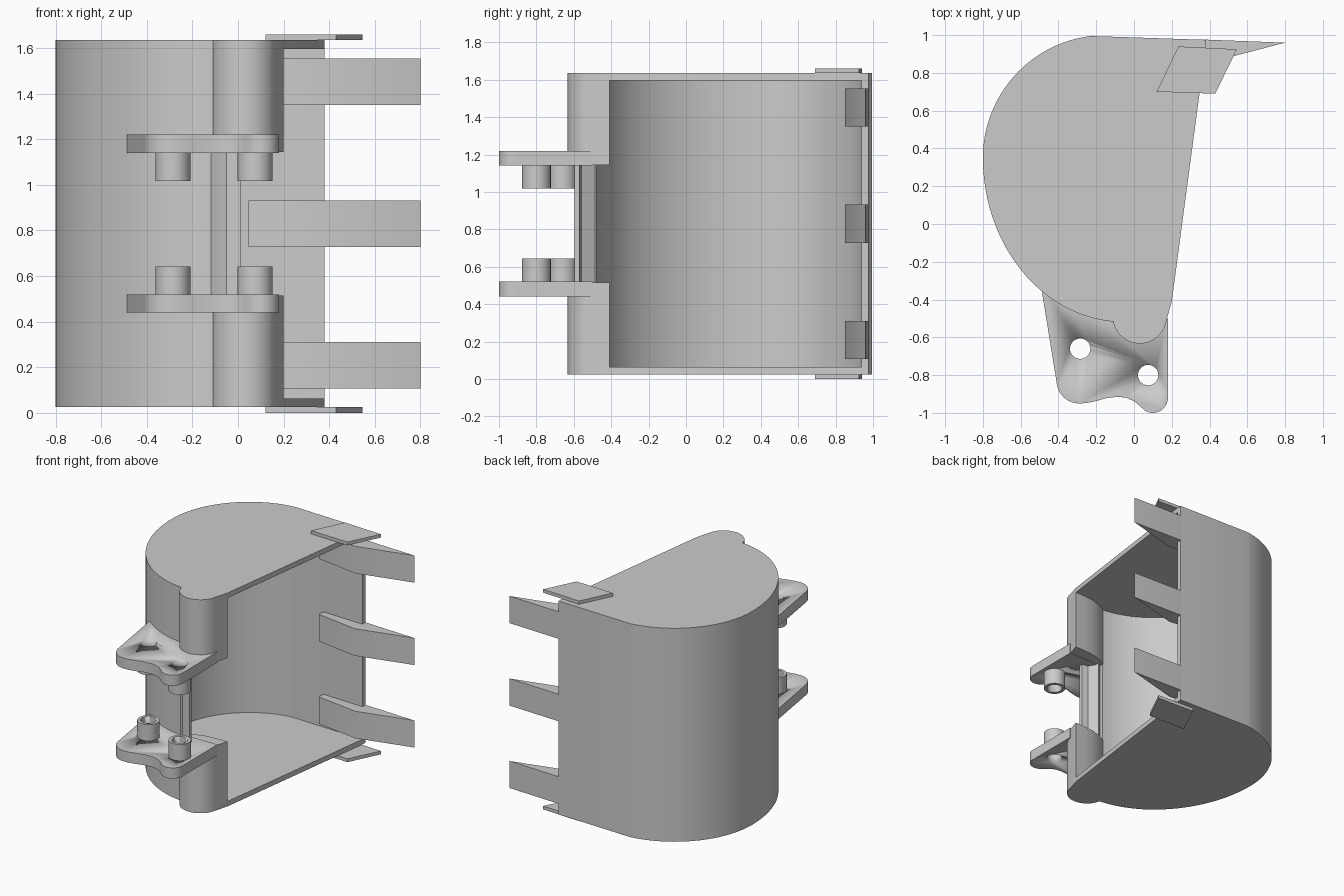
import bpy, bmesh
from math import cos, sin, radians, pi

if "Cube" in bpy.data.objects:
    bpy.data.objects.remove(bpy.data.objects["Cube"])

steel = bpy.data.materials.new("grey_steel")
steel.use_nodes = True
GREY = (0.6, 0.6, 0.6, 1)
steel.diffuse_color = GREY
steel.node_tree.nodes["Principled BSDF"].inputs["Base Color"].default_value = GREY

MID = 0.83            # mirror height
WALL = 0.036          # sheet thickness
LOW, INNER = 0.025, 0.063


def arc(cx, cy, rx, ry, a0, a1, n=24):
    """Points of an elliptical arc, angles in degrees."""
    angles = [radians(a0 + (a1 - a0) * i / n) for i in range(n + 1)]
    return [(cx + rx * cos(a), cy + ry * sin(a)) for a in angles]


def prism(name, outline, z0, z1):
    """Extrude a plan outline between two heights."""
    bm = bmesh.new()
    base = bm.faces.new([bm.verts.new((x, y, z0)) for x, y in outline])
    ext = bmesh.ops.extrude_face_region(bm, geom=[base])
    top = [v for v in ext["geom"] if isinstance(v, bmesh.types.BMVert)]
    bmesh.ops.translate(bm, verts=top, vec=(0, 0, z1 - z0))
    bmesh.ops.recalc_face_normals(bm, faces=bm.faces)
    mesh = bpy.data.meshes.new(name)
    bm.to_mesh(mesh)
    bm.free()
    mesh.materials.append(steel)
    obj = bpy.data.objects.new(name, mesh)
    bpy.context.collection.objects.link(obj)
    bpy.ops.object.select_all(action="DESELECT")
    obj.select_set(True)
    bpy.context.view_layer.objects.active = obj
    bpy.ops.object.shade_smooth_by_angle(angle=radians(30))
    return obj


def pair(name, outline, z0, z1):
    """A part and its mirror image about the middle height."""
    return [prism("lower_" + name, outline, z0, z1),
            prism("upper_" + name, outline, 2 * MID - z1, 2 * MID - z0)]


def drill(obj, centre, radius):
    """Cut a round hole through a part."""
    cutter = prism("hole_cutter", arc(*centre, radius, radius, 0, 348.75, 31), -1, 3)
    cutter.hide_render = True
    mod = obj.modifiers.new("hole", "BOOLEAN")
    mod.operation, mod.solver, mod.object = "DIFFERENCE", "EXACT", cutter
    bpy.context.view_layer.objects.active = obj
    bpy.ops.object.modifier_apply(modifier=mod.name)
    bpy.data.objects.remove(cutter)


def back_curve(inset):
    """Curved back of the scoop, from the lip round to the hinge side."""
    return ([(0.38, 0.975 - inset)]
            + arc(-0.15, 0.35, 0.65 - inset, 0.65 - inset, 97, 180)
            + arc(-0.05, 0.35, 0.75 - inset, 0.87 - inset, 180, 265.5)[1:])


# Curved scoop wall
prism("scoop_wall", back_curve(0) + back_curve(WALL)[::-1], LOW, 2 * MID - LOW)

# Rounded hinge beam and the flat side plates
beam_front = arc(0.03, -0.49, 0.143, 0.143, 192, 350, 20) + [(0.2, -0.41)]
pair("side_plate", back_curve(0) + beam_front + [(0.38, 0.94)], LOW, INNER)
beam_inside = [(0.12, -0.412), (0.03, -0.42), (-0.05, -0.445), (-0.11, -0.48)]
pair("hinge_beam", beam_front + beam_inside, INNER, 0.515)

# Remaining strip of the beam between the ears
strip = [(-0.12, -0.515), (-0.09, -0.56), (-0.05, -0.592), (0.01, -0.595),
         (0.01, -0.57), (-0.04, -0.56), (-0.08, -0.49)]
prism("beam_strip", strip, 0.515, 2 * MID - 0.515)

# Mounting ears with two bored bosses each
pins = [(-0.285, -0.66), (0.075, -0.80)]
ear_outline = (arc(-0.05, 0.35, 0.74, 0.86, 233.5, 266, 12)
               + [(0.0, -0.5), (0.18, -0.5), (0.18, -0.9)]
               + arc(0.1, -0.92, 0.08, 0.08, 0, -120, 10)
               + [(0.03, -0.963), (0.0, -0.938), (-0.04, -0.92), (-0.08, -0.915),
                  (-0.14, -0.92), (-0.2, -0.937), (-0.25, -0.948)]
               + arc(-0.29, -0.83, 0.12, 0.12, -90, -175, 10))
ears = pair("ear", ear_outline, 0.44, 0.52)
for ear in ears:
    for pin in pins:
        drill(ear, pin, 0.054)
for i, pin in enumerate(pins):
    circle = arc(*pin, 0.077, 0.077, 0, 348.75, 31)
    for boss in pair("pin_boss_%d" % (i + 1), circle, 0.52, 0.643):
        drill(boss, pin, 0.054)

# Wedge teeth along the lip
tooth = [(0.045, 0.955), (0.045, 0.90), (0.38, 0.85), (0.8, 0.96), (0.38, 0.976)]
for name, z in (("lower", 0.208), ("middle", MID), ("upper", 2 * MID - 0.208)):
    prism(name + "_tooth", tooth, z - 0.102, z + 0.102)

# Thin side cutter plates
cutter_plate = [(0.12, 0.70), (0.43, 0.69), (0.545, 0.925), (0.235, 0.94)]
pair("side_cutter", cutter_plate, 0.0, LOW)
